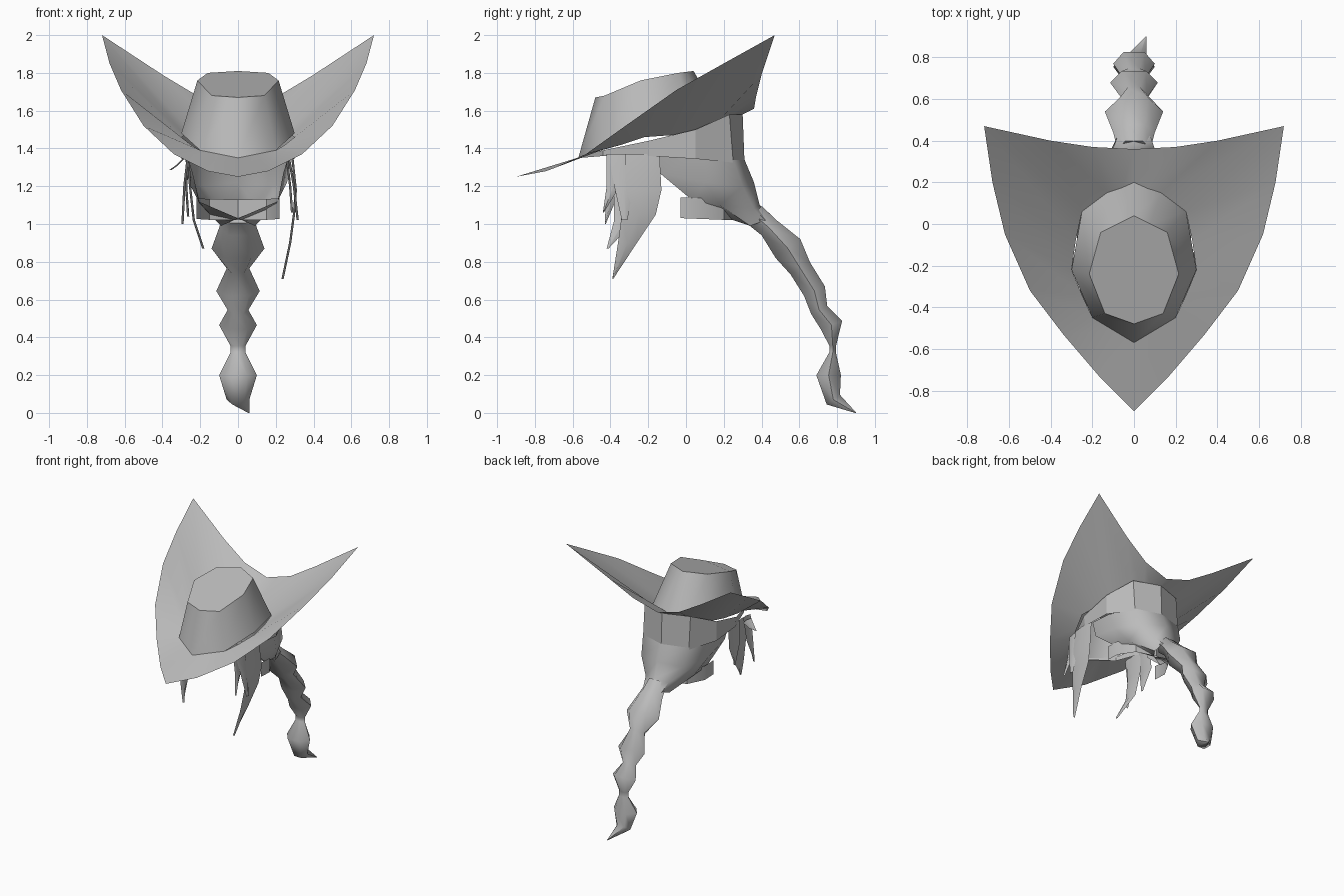
import bpy
import bmesh
import math
from mathutils import Vector

cube = bpy.data.objects.get("Cube")
if cube:
    bpy.data.objects.remove(cube, do_unlink=True)

grey = bpy.data.materials.new("plain_grey")
grey.use_nodes = True
colour = (0.5, 0.5, 0.5, 1)
grey.diffuse_color = colour
bsdf = next(n for n in grey.node_tree.nodes if n.type == "BSDF_PRINCIPLED")
bsdf.inputs["Base Color"].default_value = colour
bsdf.inputs["Roughness"].default_value = 0.8


def flip(p):
    return (-p[0], p[1], p[2])


def full_ring(half):
    """Closed ring from a half outline whose first and last points lie on x = 0."""
    return list(half) + [flip(p) for p in reversed(half[1:-1])]


def full_arc(half):
    """Open arc from a half outline whose first point lies on x = 0."""
    return [flip(p) for p in reversed(half[1:])] + list(half)


def loft(name, rings, closed=True, cap_start=False, cap_end=False, angle=35):
    bm = bmesh.new()
    rows = [[bm.verts.new(p) for p in ring] for ring in rings]
    for a, b in zip(rows, rows[1:]):
        n = len(a)
        for i in range(n if closed else n - 1):
            j = (i + 1) % n
            bm.faces.new((a[i], a[j], b[j], b[i]))
    if cap_start:
        bm.faces.new(rows[0][::-1])
    if cap_end:
        bm.faces.new(rows[-1])
    bmesh.ops.remove_doubles(bm, verts=bm.verts, dist=0.0005)
    bmesh.ops.recalc_face_normals(bm, faces=bm.faces)
    mesh = bpy.data.meshes.new(name)
    bm.to_mesh(mesh)
    bm.free()
    mesh.materials.append(grey)
    obj = bpy.data.objects.new(name, mesh)
    bpy.context.collection.objects.link(obj)
    bpy.ops.object.select_all(action="DESELECT")
    obj.select_set(True)
    bpy.context.view_layer.objects.active = obj
    bpy.ops.object.shade_smooth_by_angle(angle=math.radians(angle))
    return obj


# Hat brim: a thin sheet sweeping up into two wings
brim_outer = [(0, -.9, 1.25), (.16, -.74, 1.28), (.34, -.53, 1.37), (.5, -.32, 1.52),
              (.62, -.05, 1.71), (.68, .2, 1.85), (.72, .47, 2), (.4, .4, 1.79),
              (.2, .37, 1.67), (0, .36, 1.61)]
brim_inner = [(0, -.57, 1.35), (.1, -.51, 1.37), (.2, -.45, 1.39), (.25, -.34, 1.42),
              (.3, -.22, 1.46), (.28, -.08, 1.47), (.25, .06, 1.49), (.13, .15, 1.52),
              (.06, .17, 1.53), (0, .2, 1.53)]
loft("hat_brim", [full_ring(brim_outer), full_ring(brim_inner)], angle=60)

# Hat crown with a sloping flat top
crown_base = [(0, -.57, 1.35), (.2, -.45, 1.39), (.3, -.22, 1.48), (.25, .06, 1.49),
              (.13, .15, 1.52), (0, .2, 1.53)]
crown_top = [(0, -.48, 1.67), (.14, -.43, 1.68), (.215, -.24, 1.76), (.16, -.04, 1.8),
             (.08, 0, 1.805), (0, .04, 1.81)]
loft("hat_crown", [full_ring(crown_base), full_ring(crown_top)], cap_end=True, angle=50)

# Head band below the brim
band_low = [(0, -.56, 1.35), (.2, -.44, 1.36), (.29, -.2, 1.36), (.3, .05, 1.345),
            (.2, .25, 1.325), (0, .31, 1.32)]
band_high = [(0, -.56, 1.36), (.2, -.44, 1.39), (.3, -.2, 1.44), (.3, .05, 1.5),
             (.2, .23, 1.58), (0, .3, 1.58)]
loft("hat_band", [full_ring(band_low), full_ring(band_high)], angle=20)

# Hair shell gathered towards the back
hair = [
    [(0, .31, 1.34), (.2, .25, 1.34), (.28, .05, 1.35), (.27, -.14, 1.37)],
    [(0, .36, 1.22), (.18, .3, 1.2), (.26, .1, 1.22), (.24, -.14, 1.27)],
    [(0, .39, 1.1), (.1, .36, 1.08), (.2, .18, 1.1), (.21, .04, 1.12)],
    [(0, .45, 1.05), (.08, .42, 1.02), (.09, .34, .99), (0, .22, 1.03)],
]
loft("hair_shell", [full_arc(r) for r in hair], closed=False, angle=60)

# Neck collar
collar = [(0, .25), (.15, .2), (.22, .08), (.22, -.03)]
loft("neck_collar", [full_arc([(x, y, 1.03 - y * .04 + up) for x, y in collar])
                     for up in (0, .11)], closed=False)

# Braid: hexagonal rings swelling and pinching along a curve (y, z, half width, half depth)
braid = [(.36, 1.05, .08, .07), (.44, .98, .10, .065), (.54, .87, .14, .095),
         (.605, .765, .06, .07), (.68, .645, .115, .07), (.705, .545, .055, .055),
         (.77, .465, .1, .07), (.777, .355, .04, .02), (.777, .32, .04, .02),
         (.755, .2, .1, .075), (.78, .07, .06, .05), (.9, 0, .002, .002)]


def braid_rings():
    rings = []
    for i, (y, z, wide, deep) in enumerate(braid):
        before, after = braid[max(i - 1, 0)], braid[min(i + 1, len(braid) - 1)]
        along = Vector((0, after[0] - before[0], after[1] - before[1])).normalized()
        out = Vector((1, 0, 0)).cross(along)
        centre = Vector((.058 if i == len(braid) - 1 else 0, y, z))
        rings.append([centre + Vector((wide * math.cos(t), 0, 0)) + out * deep * math.sin(t)
                      for t in (k * math.tau / 6 for k in range(6))])
    return rings


loft("braid", braid_rings(), cap_start=True, cap_end=True, angle=60)


# Loose locks: tapering strips given as rows of (x, front y, back y, z)
def lock(name, rows):
    loft(name, [[(x, y0, z), (x + .012, (y0 + y1) / 2, z), (x, y1, z)]
                for x, y0, y1, z in rows], closed=False, angle=60)


lock("left_long_lock", [(.28, -.32, -.14, 1.37), (.3, -.32, -.13, 1.18),
                        (.29, -.34, -.16, 1.05), (.27, -.36, -.26, .9), (.23, -.39, -.385, .71)])
lock("left_middle_lock", [(.26, -.41, -.28, 1.37), (.29, -.38, -.28, 1.2),
                          (.31, -.34, -.31, 1.02)])
lock("left_front_lock", [(.25, -.42, -.34, 1.37), (.27, -.42, -.35, 1.2),
                         (.28, -.44, -.435, 1.06)])
lock("right_long_lock", [(-.27, -.4, -.25, 1.37), (-.26, -.38, -.24, 1.2),
                         (-.24, -.38, -.27, 1.02), (-.19, -.42, -.41, .87)])
lock("right_front_lock", [(-.27, -.42, -.33, 1.37), (-.29, -.42, -.34, 1.2),
                          (-.3, -.43, -.425, 1.0)])
lock("right_back_lock", [(-.27, -.28, -.14, 1.37), (-.28, -.27, -.14, 1.2),
                         (-.27, -.23, -.225, 1.04)])
lock("right_tuft", [(-.29, -.4, -.3, 1.35), (-.33, -.38, -.32, 1.31),
                    (-.365, -.36, -.355, 1.285)])
